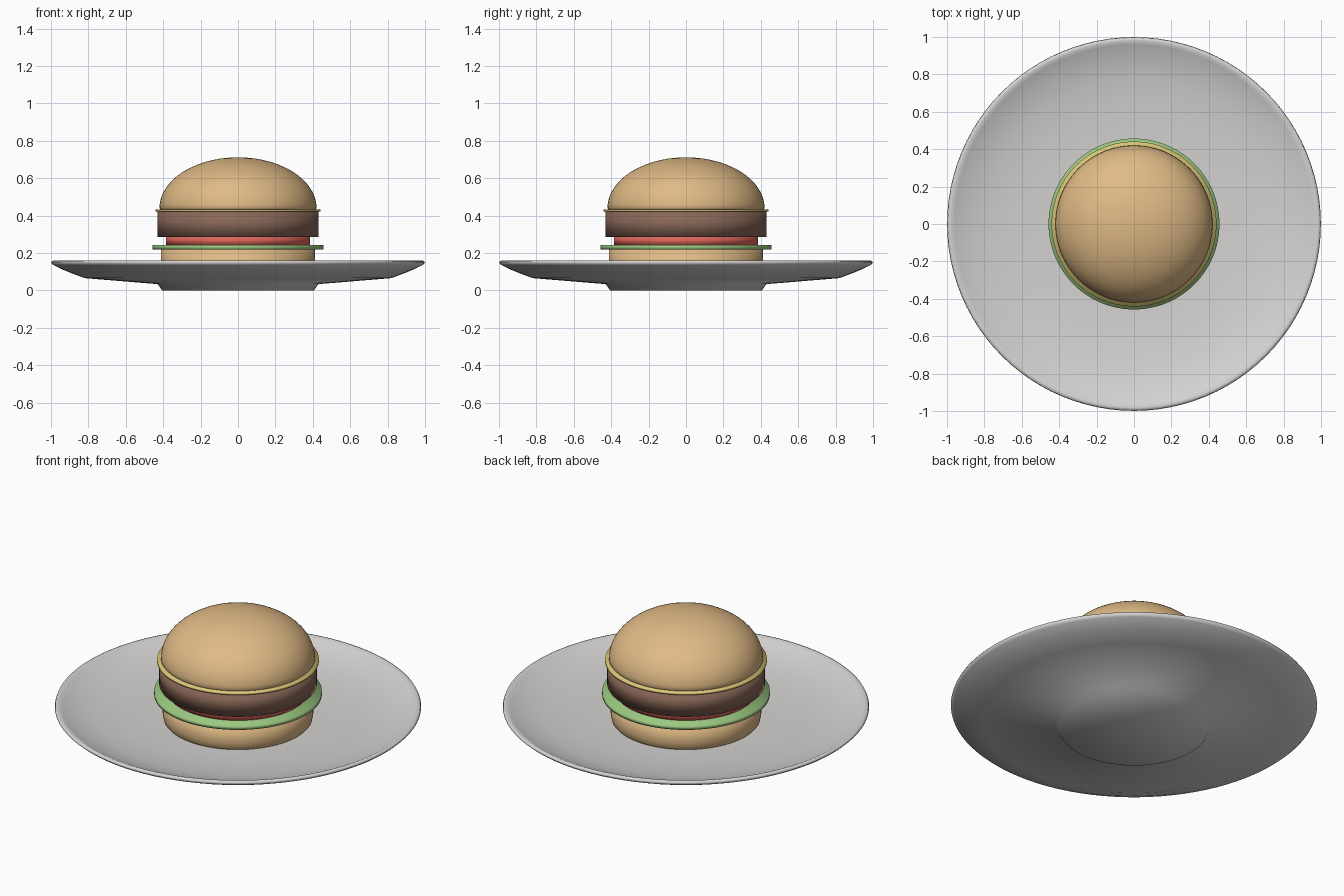
import bpy
import bmesh
import math

if "Cube" in bpy.data.objects:
    bpy.data.objects.remove(bpy.data.objects["Cube"])

SEGMENTS = 96


def material(name, rgb):
    m = bpy.data.materials.new(name)
    m.diffuse_color = (*rgb, 1.0)
    m.use_nodes = True
    m.node_tree.nodes["Principled BSDF"].inputs["Base Color"].default_value = m.diffuse_color
    return m


def lathe(name, profile, mat):
    """Revolve a closed (radius, z) profile, bottom axis point to top axis point."""
    bm = bmesh.new()
    verts = [bm.verts.new((r, 0, z)) for r, z in profile]
    edges = [bm.edges.new(pair) for pair in zip(verts, verts[1:])]
    bmesh.ops.spin(bm, geom=verts + edges, cent=(0, 0, 0), axis=(0, 0, 1),
                   angle=math.tau, steps=SEGMENTS, use_duplicate=False)
    bmesh.ops.remove_doubles(bm, verts=bm.verts, dist=0.0002)
    bmesh.ops.recalc_face_normals(bm, faces=bm.faces)
    for f in bm.faces:
        f.smooth = True
    mesh = bpy.data.meshes.new(name)
    bm.to_mesh(mesh)
    bm.free()
    mesh.materials.append(mat)
    obj = bpy.data.objects.new(name, mesh)
    bpy.context.collection.objects.link(obj)
    return obj


def disc(name, radius, z0, z1, mat):
    return lathe(name, [(0, z0), (radius, z0), (radius, z1), (0, z1)], mat)


china = material("plate_white", (0.66, 0.65, 0.64))
bread = material("bun_tan", (0.74, 0.49, 0.235))
meat = material("patty_brown", (0.25, 0.135, 0.095))
red = material("tomato_red", (0.72, 0.13, 0.10))
green = material("lettuce_green", (0.33, 0.58, 0.22))
yellow = material("cheese_yellow", (0.72, 0.58, 0.19))

# Plate: foot, shallow underside, rolled rim and dished top
lathe("plate", [(0, 0), (0.405, 0), (0.43, 0.034), (0.82, 0.066),
                (0.92, 0.104), (0.985, 0.135), (0.999, 0.148), (0.995, 0.158),
                (0.98, 0.161), (0.96, 0.151), (0.88, 0.122), (0.78, 0.098),
                (0.62, 0.081), (0.45, 0.074), (0, 0.072)], china)

# Bottom bun with a slightly rounded base
lathe("bottom_bun", [(0, 0.07), (0.395, 0.07), (0.406, 0.085),
                     (0.411, 0.115), (0.411, 0.222), (0, 0.222)], bread)

# Fillings
disc("lettuce", 0.457, 0.22, 0.243, green)
disc("tomato", 0.385, 0.243, 0.288, red)
disc("patty", 0.43, 0.286, 0.424, meat)
disc("cheese", 0.441, 0.422, 0.434, yellow)

# Top bun dome
dome = [(0, 0.432), (0.414, 0.432)]
for i in range(21):
    a = i / 20 * math.pi / 2
    dome.append((0.42 * math.cos(a), 0.44 + 0.272 * math.sin(a)))
lathe("top_bun", dome, bread)
